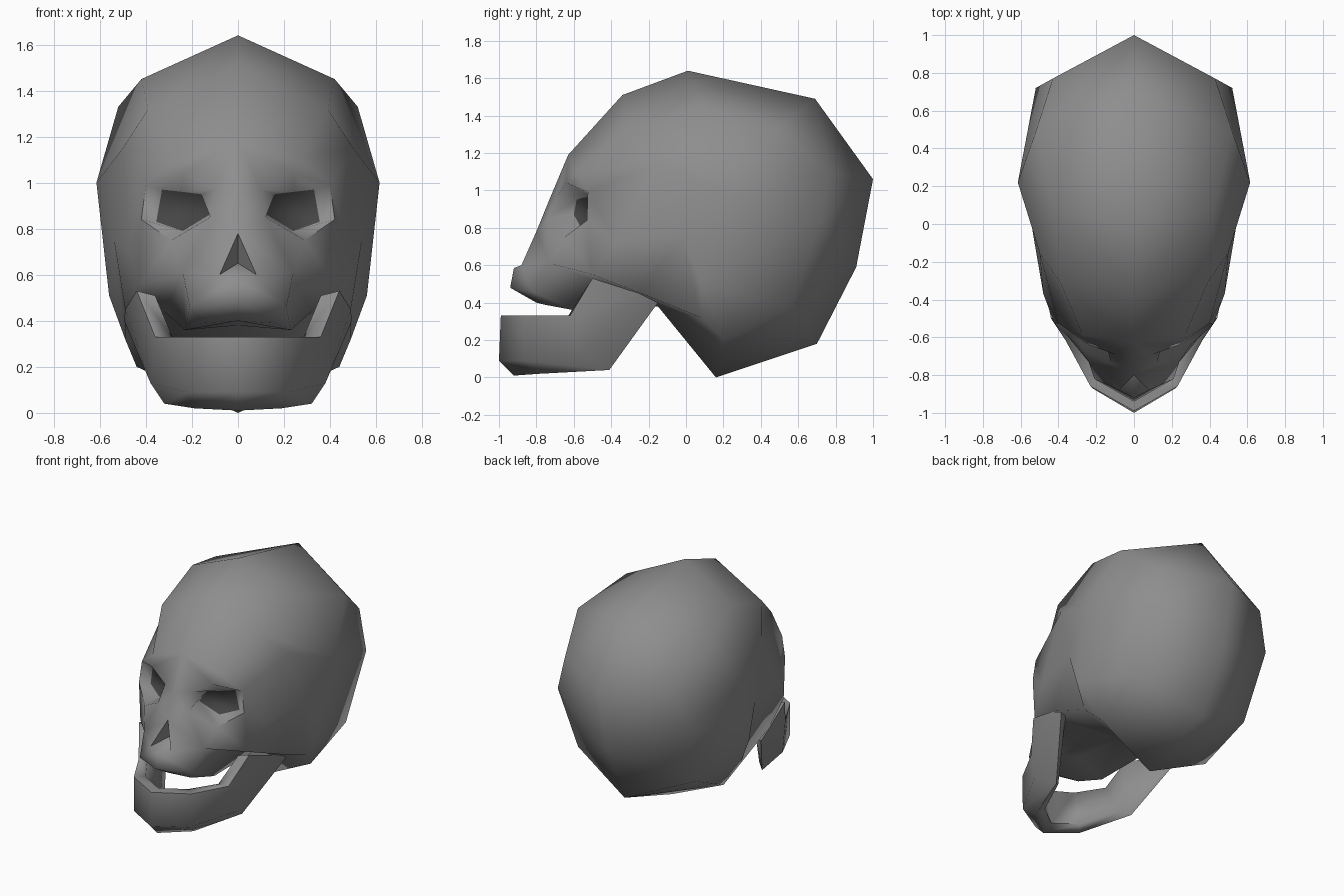
import bpy, bmesh, math

if "Cube" in bpy.data.objects:
    bpy.data.objects.remove(bpy.data.objects["Cube"])


def material(name, v):
    m = bpy.data.materials.new(name)
    m.diffuse_color = (v, v, v, 1)
    m.use_nodes = True
    m.node_tree.nodes["Principled BSDF"].inputs["Base Color"].default_value = m.diffuse_color
    return m


bone = material("dark_bone", 0.27)
hollow = material("hollow", 0.06)


def build(name, faces, angle, dark=()):
    """Mirror half-model faces (lists of points) across x = 0 and weld them."""
    bm = bmesh.new()
    for side in (1, -1):
        for face in faces:
            pts = []
            for p in face:
                if p not in pts:
                    pts.append(p)
            if len(pts) > 2:
                f = bm.faces.new([bm.verts.new((side * x, y, z)) for x, y, z in pts])
                f.material_index = int(face in dark)
    bmesh.ops.remove_doubles(bm, verts=bm.verts, dist=0.001)
    bmesh.ops.recalc_face_normals(bm, faces=bm.faces)
    me = bpy.data.meshes.new(name)
    bm.to_mesh(me)
    bm.free()
    ob = bpy.data.objects.new(name, me)
    me.materials.append(bone)
    if dark:
        me.materials.append(hollow)
    bpy.context.collection.objects.link(ob)
    bpy.ops.object.select_all(action='DESELECT')
    ob.select_set(True)
    bpy.context.view_layer.objects.active = ob
    bpy.ops.object.shade_smooth_by_angle(angle=math.radians(angle))
    return ob


def strip(a, b):
    """Quads between two point rows of equal length."""
    return [[a[i], a[i + 1], b[i + 1], b[i]] for i in range(len(a) - 1)]


# Braincase: midline profile, upper side row, outer side row
mid = [(0, y, z) for y, z in ((-.63, 1.19), (-.34, 1.51), (.01, 1.64), (.69, 1.49),
                              (1, 1.06), (.91, .59), (.70, .18), (.16, 0))]
upper = [(.27, -.59, 1.10), (.39, -.31, 1.32), (.42, .08, 1.45), (.52, .49, 1.33),
         (.43, .77, 1.10), (.52, .72, .84), (.47, .56, .37), (.44, .20, .20)]
wide, low_side = (.615, .22, 1.0), (.56, .08, .51)
brow_end, temple = (.40, -.525, .99), (.50, -.15, 1.15)
outer = [brow_end, temple, wide, wide, wide, wide, low_side, low_side]
skull = strip(mid, upper) + strip(upper, outer)

# Eye socket: rim running back to a smaller, slanted hollow
rim = [(.10, -.69, .97), (.24, -.64, 1.04), brow_end,
       (.42, -.53, .84), (.29, -.65, .75), (.12, -.74, .85)]
floor = [(.16, -.585, .95), (.24, -.555, .96), (.33, -.50, .97),
         (.355, -.49, .83), (.24, -.555, .79), (.11, -.60, .87)]
skull += strip(rim + rim[:1], floor + floor[:1]) + [floor]
r1, r2, r3, r4, r5, r6 = rim

# Nose, upper jaw and cheek points
bridge, nose_top = (0, -.735, .94), (0, -.80, .78)
nose_side, nose_base, nose_deep = (.08, -.88, .60), (0, -.92, .585), (0, -.72, .65)
lip, lip_side, lip_back = (0, -.94, .48), (.21, -.82, .46), (.23, -.60, .36)
under, under_side = (0, -.80, .40), (.16, -.76, .39)
cheek_in, cheek_low = (.24, -.73, .61), (.43, -.50, .55)
cheek_top, arch = (.48, -.37, .72), (.54, -.02, .76)
arch_low, arch_back = (.49, -.24, .45), (.49, .08, .32)
palate, jaw_back, base = (0, -.58, .43), (.32, -.28, .44), (0, -.15, .38)

# Brow and nose
skull += [[mid[0], upper[0], r2, r1], [mid[0], r1, bridge], [upper[0], r3, r2],
          [bridge, r1, r6, nose_top], [nose_top, r6, cheek_in, nose_side]]
nostril = [[nose_top, nose_side, nose_deep], [nose_side, nose_base, nose_deep]]
skull += nostril
# Upper jaw
skull += [[nose_base, nose_side, lip_side, lip], [nose_side, cheek_in, lip_side],
          [cheek_in, lip_back, lip_side], [lip, lip_side, under_side, under],
          [lip_side, lip_back, under_side], [under, under_side, lip_back, palate]]
# Temple and cheekbone
skull += [[brow_end, temple, cheek_top, r4], [temple, wide, arch, cheek_top],
          [wide, low_side, arch], [r4, cheek_top, cheek_low, r5],
          [r6, r5, cheek_in], [r5, cheek_low, cheek_in],
          [cheek_top, arch, arch_low, cheek_low],
          [arch, low_side, arch_back, arch_low], [low_side, upper[7], arch_back]]
# Underside
skull += [[cheek_in, cheek_low, jaw_back, lip_back], [cheek_low, arch_low, jaw_back],
          [jaw_back, arch_low, base], [lip_back, jaw_back, base, palate],
          [arch_low, arch_back, base], [base, arch_back, upper[7], mid[7]]]
build("skull", skull, 80, [floor])

# Lower jaw: cross-sections from chin to hinge
# each: outer top, outer low, bottom, inner low, inner top
sections = [
    [(0, -.99, .33), (0, -1, .09), (0, -.92, .01), (0, -.84, .05), (0, -.91, .33)],
    [(.23, -.86, .33), (.22, -.87, .09), (.19, -.78, .02), (.15, -.73, .05), (.17, -.81, .33)],
    [(.36, -.62, .33), (.38, -.56, .13), (.32, -.41, .04), (.27, -.45, .07), (.285, -.63, .33)],
    [(.44, -.50, .53), (.49, -.25, .45), (.495, -.15, .40), (.44, -.17, .40), (.36, -.51, .51)],
]
jaw = [sections[-1]]
for a, b in zip(sections, sections[1:]):
    jaw += strip(a + a[:1], b + b[:1])
build("lower_jaw", jaw, 75)
